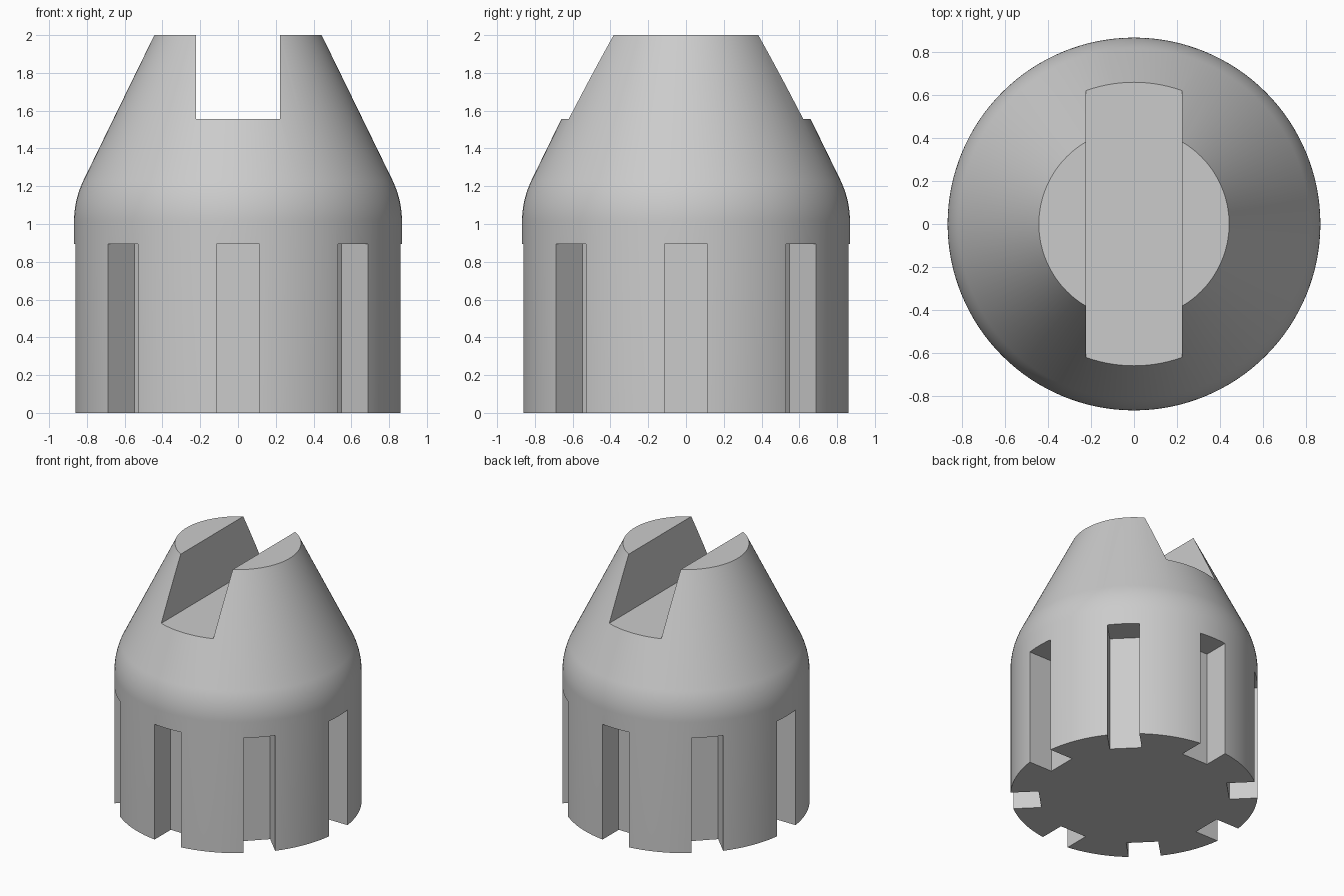
import bpy, bmesh, math
from mathutils import Matrix

cube = bpy.data.objects.get("Cube")
if cube:
    bpy.data.objects.remove(cube, do_unlink=True)

RADIUS, TOP_RADIUS, HEIGHT = 0.868, 0.443, 2.0
SHOULDER_R, SLOPE = 0.5, math.atan(0.488)
SEGMENTS = 128

grey = bpy.data.materials.new("plain_grey")
grey.use_nodes = True
colour = (0.6, 0.6, 0.6, 1)
grey.diffuse_color = colour
grey.node_tree.nodes["Principled BSDF"].inputs["Base Color"].default_value = colour


def make_object(name, bm):
    mesh = bpy.data.meshes.new(name)
    bmesh.ops.recalc_face_normals(bm, faces=bm.faces)
    bm.to_mesh(mesh)
    bm.free()
    mesh.materials.append(grey)
    obj = bpy.data.objects.new(name, mesh)
    bpy.context.collection.objects.link(obj)
    return obj


def add_box(bm, low, high, turn=0.0):
    size = [b - a for a, b in zip(low, high)]
    centre = [(a + b) / 2 for a, b in zip(low, high)]
    matrix = (Matrix.Rotation(turn, 4, 'Z') @ Matrix.Translation(centre)
              @ Matrix.Diagonal((*size, 1)))
    bmesh.ops.create_cube(bm, size=1, matrix=matrix)


# Profile: straight wall, rounded shoulder tangent to the cone, flat top
corner_z = HEIGHT - (RADIUS - TOP_RADIUS) / math.tan(SLOPE)
arc_z = corner_z - SHOULDER_R * math.tan(SLOPE / 2)
profile = [(RADIUS, 0)]
for i in range(13):
    a = SLOPE * i / 12
    profile.append((RADIUS - SHOULDER_R * (1 - math.cos(a)),
                    arc_z + SHOULDER_R * math.sin(a)))
profile.append((TOP_RADIUS, HEIGHT))

# Body turned from stacked rings
bm = bmesh.new()
rings = []
for r, z in profile:
    rings.append([bm.verts.new((r * math.cos(t), r * math.sin(t), z))
                  for t in (2 * math.pi * k / SEGMENTS for k in range(SEGMENTS))])
for lower, upper in zip(rings, rings[1:]):
    for k in range(SEGMENTS):
        n = (k + 1) % SEGMENTS
        bm.faces.new((lower[k], lower[n], upper[n], upper[k]))
bm.faces.new(rings[0][::-1])
bm.faces.new(rings[-1])
body = make_object("slotted_body", bm)

# Cutters: eight grip slots round the base and one slot across the top
bm = bmesh.new()
for k in range(8):
    add_box(bm, (0.663, -0.113, -0.2), (1.1, 0.113, 0.893), k * math.pi / 4)
add_box(bm, (-0.223, -1.2, 1.555), (0.223, 1.2, 2.3))
cutter = make_object("slot_cutter", bm)
cutter.hide_render = True

cut = body.modifiers.new("slots", 'BOOLEAN')
cut.operation = 'DIFFERENCE'
cut.solver = 'EXACT'
cut.object = cutter

bpy.ops.object.select_all(action='DESELECT')
body.select_set(True)
bpy.context.view_layer.objects.active = body
bpy.ops.object.modifier_apply(modifier=cut.name)
bpy.data.objects.remove(cutter, do_unlink=True)
bpy.ops.object.shade_smooth_by_angle(angle=math.radians(25))
